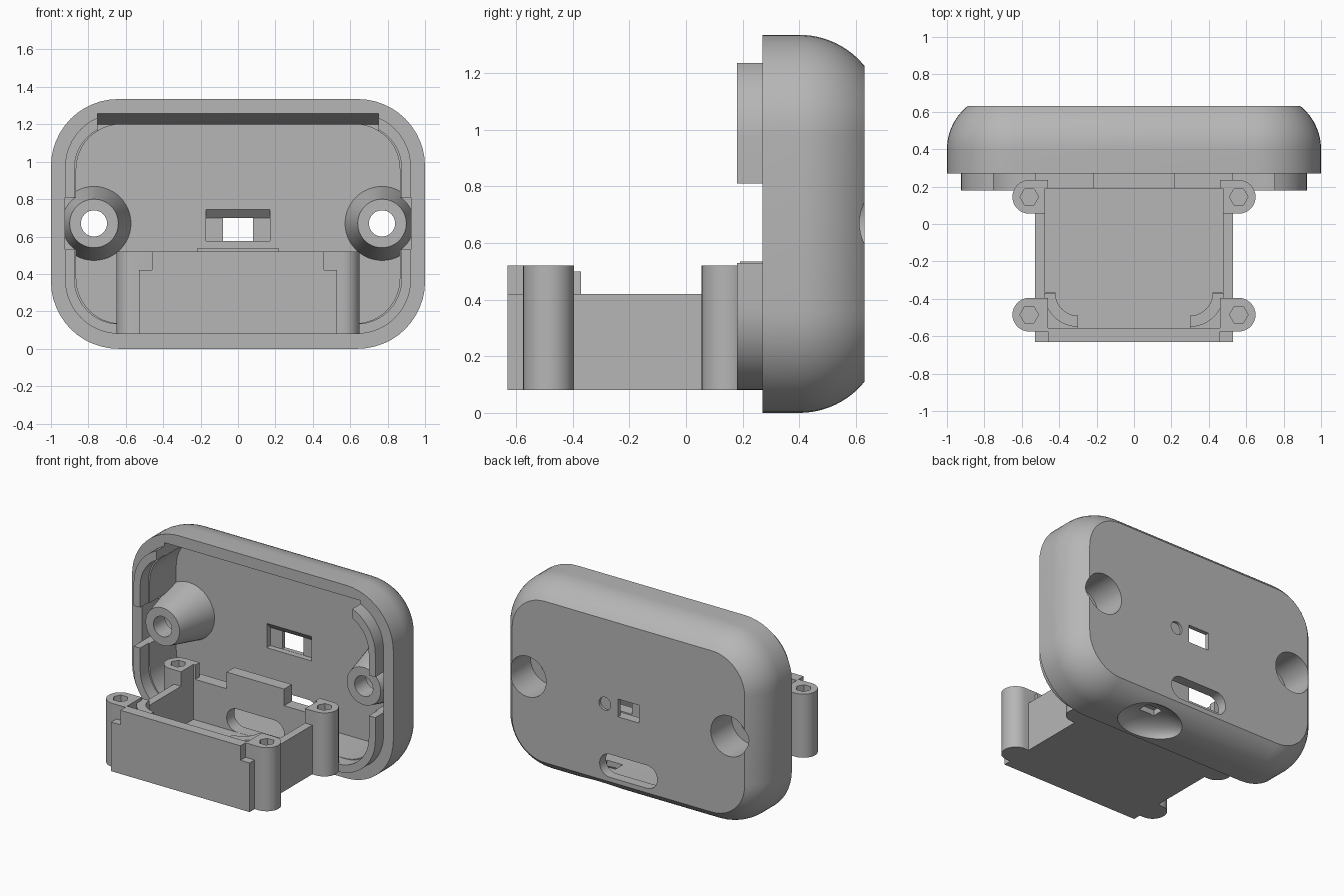
import bpy
import bmesh
from math import sin, cos, pi, radians, asin

if "Cube" in bpy.data.objects:
    bpy.data.objects.remove(bpy.data.objects["Cube"])

grey = bpy.data.materials.new("light_grey_plastic")
grey.use_nodes = True
COLOUR = (0.47, 0.47, 0.47, 1)
grey.diffuse_color = COLOUR
grey.node_tree.nodes["Principled BSDF"].inputs["Base Color"].default_value = COLOUR


def arc(cx, cy, r, a0, a1, n=12):
    return [(cx + r * cos(radians(a0 + (a1 - a0) * i / n)),
             cy + r * sin(radians(a0 + (a1 - a0) * i / n))) for i in range(n + 1)]


def circle(cx, cy, r, n=48):
    return arc(cx, cy, r, 0, 360, n)[:-1]


def rect(a0, a1, b0, b1):
    return [(a0, b0), (a1, b0), (a1, b1), (a0, b1)]


def round_rect(hw, z0, z1, r):
    return (arc(hw - r, z0 + r, r, -90, 0) + arc(hw - r, z1 - r, r, 0, 90)
            + arc(r - hw, z1 - r, r, 90, 180) + arc(r - hw, z0 + r, r, 180, 270))


def loft(name, rings, axis="y"):
    """Skin equal-length outlines stacked along an axis, capped at both ends."""
    place = {"x": lambda p, t: (t, *p), "y": lambda p, t: (p[0], t, p[1]),
             "z": lambda p, t: (*p, t)}[axis]
    bm = bmesh.new()
    loops = [[bm.verts.new(place(p, t)) for p in pts] for t, pts in rings]
    n = len(loops[0])
    for a, b in zip(loops, loops[1:]):
        for i in range(n):
            j = (i + 1) % n
            bm.faces.new((a[i], a[j], b[j], b[i]))
    bm.faces.new(loops[0])
    bm.faces.new(loops[-1])
    bmesh.ops.recalc_face_normals(bm, faces=bm.faces)
    mesh = bpy.data.meshes.new(name)
    bm.to_mesh(mesh)
    bm.free()
    mesh.materials.append(grey)
    ob = bpy.data.objects.new(name, mesh)
    bpy.context.collection.objects.link(ob)
    return ob


def prism(name, pts, axis, a, b):
    return loft(name, [(a, pts), (b, pts)], axis)


def block(name, x0, x1, y0, y1, z0, z1):
    return prism(name, rect(x0, x1, y0, y1), "z", z0, z1)


def combine(target, tool, operation="DIFFERENCE"):
    mod = target.modifiers.new("join", "BOOLEAN")
    mod.operation, mod.solver, mod.object = operation, "EXACT", tool
    bpy.ops.object.select_all(action="DESELECT")
    bpy.context.view_layer.objects.active = target
    target.select_set(True)
    bpy.ops.object.modifier_apply(modifier=mod.name)
    bpy.data.objects.remove(tool)


def cut(target, *tools):
    for tool in tools:
        combine(target, tool)


def add(target, *tools):
    for tool in tools:
        combine(target, tool, "UNION")


def port_slot():
    return prism("slot_cutter", round_rect(0.22, 0.141, 0.30, 0.078), "y", 0.1, 0.8)


# Rounded back shell with a large filleted rear edge
FRONT, REAR, FLOOR, HEIGHT, FILLET = 0.27, 0.63, 0.56, 1.335, 0.296
rings = [(FRONT, round_rect(1, 0, HEIGHT, 0.36))]
end = asin((REAR - 0.4) / FILLET)
for i in range(13):
    t = end * i / 12
    inset = FILLET * (1 - cos(t))
    rings.append((0.4 + FILLET * sin(t),
                  round_rect(1 - inset, inset, HEIGHT - inset, 0.36 - inset)))
shell = loft("back_shell", rings)
cut(shell,
    prism("cavity", round_rect(0.865, 0.135, 1.2, 0.24), "y", 0.1, FLOOR),
    prism("top_chamfer", [(0.26, 1.262), (0.42, 1.2), (0.42, 1.1), (0.26, 1.1)],
          "x", -0.75, 0.75))
for s in (-1, 1):
    x0, x1 = sorted((s * 0.8, s * 0.925))
    cut(shell, block("boss_clearance", x0, x1, 0.2, 0.45, 0.53, 0.81))

# Tapered screw bosses, clipped by the side walls, bored from behind
for s in (-1, 1):
    cx, cz = s * 0.77, 0.67
    boss = loft("screw_boss", [(0.275, circle(cx, cz, 0.13)), (0.59, circle(cx, cz, 0.205))])
    combine(boss, block("clip", -0.925, 0.925, 0, 1, 0, 1.3), "INTERSECT")
    add(shell, boss)
    cut(shell,
        prism("counterbore", circle(cx, cz, 0.14), "y", 0.40, 0.8),
        prism("screw_hole", circle(cx, cz, 0.07), "y", 0.2, 0.8))

# Switch window, indicator dimple and port slot
cut(shell,
    prism("window_recess", [(0.55, 0.575), (0.55, 0.755), (0.60, 0.70), (0.60, 0.575)],
          "x", -0.172, 0.172),
    block("window", -0.08, 0.08, 0.5, 0.8, 0.576, 0.699),
    prism("dimple", circle(0.18, 0.64, 0.045, 24), "y", 0.612, 0.8),
    port_slot())

# Finger dish with a small opening in the underside
bpy.ops.mesh.primitive_uv_sphere_add(segments=48, ring_count=24, radius=1,
                                     location=(0.25, 0.46, 0))
dish = bpy.context.object
dish.scale = (0.23, 0.17, 0.1)
bpy.ops.object.transform_apply(location=True, rotation=False, scale=True)
cut(shell, dish, block("dish_opening", 0.19, 0.31, 0.42, 0.5, -0.1, 0.3))

# Locating lip, broken at the top and beside the bosses
lip = prism("locating_lip", round_rect(0.925, 0.08, 1.26, 0.29), "y", 0.18, 0.275)
cut(lip,
    prism("lip_inside", round_rect(0.875, 0.133, 1.202, 0.24), "y", 0, 0.5),
    block("top_gap", -0.75, 0.75, 0, 0.5, 1, 1.4),
    block("side_gaps", -1, 1, 0, 0.5, 0.53, 0.81),
    block("tray_gap", -0.5, 0.5, 0, 0.5, 0, 0.3))

# Tray with rounded inner front corners
tray = block("tray", -0.53, 0.53, -0.58, 0.275, 0.08, 0.42)
inside = ([(0.475, 0.19), (-0.475, 0.19), (-0.475, -0.365), (-0.42, -0.365)]
          + arc(-0.30, -0.37, 0.12, 180, 270) + [(-0.30, -0.555), (0.30, -0.555)]
          + arc(0.30, -0.37, 0.12, 270, 360) + [(0.42, -0.365), (0.475, -0.365)])
add(tray,
    block("front_step", -0.53, 0.53, -0.63, -0.57, 0.08, 0.42),
    block("front_wall", -0.46, 0.46, -0.63, -0.555, 0.08, 0.52),
    block("port_tab", -0.22, 0.22, 0.19, 0.275, 0.1, 0.535))

# Raised quarter ribs round the inner front corners
for a, s in ((180, -1), (270, 1)):
    start, stop = a, a + 90
    rib = arc(0.30 * s, -0.37, 0.18, start, stop) + arc(0.30 * s, -0.37, 0.12, stop, start)
    add(tray, prism("corner_rib", rib, "z", 0.3, 0.5))

# Screw posts at the four corners
for s in (-1, 1):
    for y in (-0.485, 0.145):
        a = 90 if s < 0 else -90
        post = arc(s * 0.56, y, 0.09, a, a + 180, 16)
        post += [(s * 0.46, post[-1][1]), (s * 0.46, post[0][1])]
        add(tray, prism("post", post, "z", 0.08, 0.52))
cut(tray, prism("tray_inside", inside, "z", 0.14, 0.9), port_slot())
for s in (-1, 1):
    for y in (-0.485, 0.145):
        cut(tray, prism("hex_socket", circle(s * 0.56, y, 0.05, 6), "z", 0.25, 0.8))

# Smooth curves, crisp edges
bpy.ops.object.select_all(action="DESELECT")
for ob in (shell, lip, tray):
    ob.select_set(True)
bpy.context.view_layer.objects.active = shell
bpy.ops.object.shade_smooth_by_angle(angle=radians(30))
